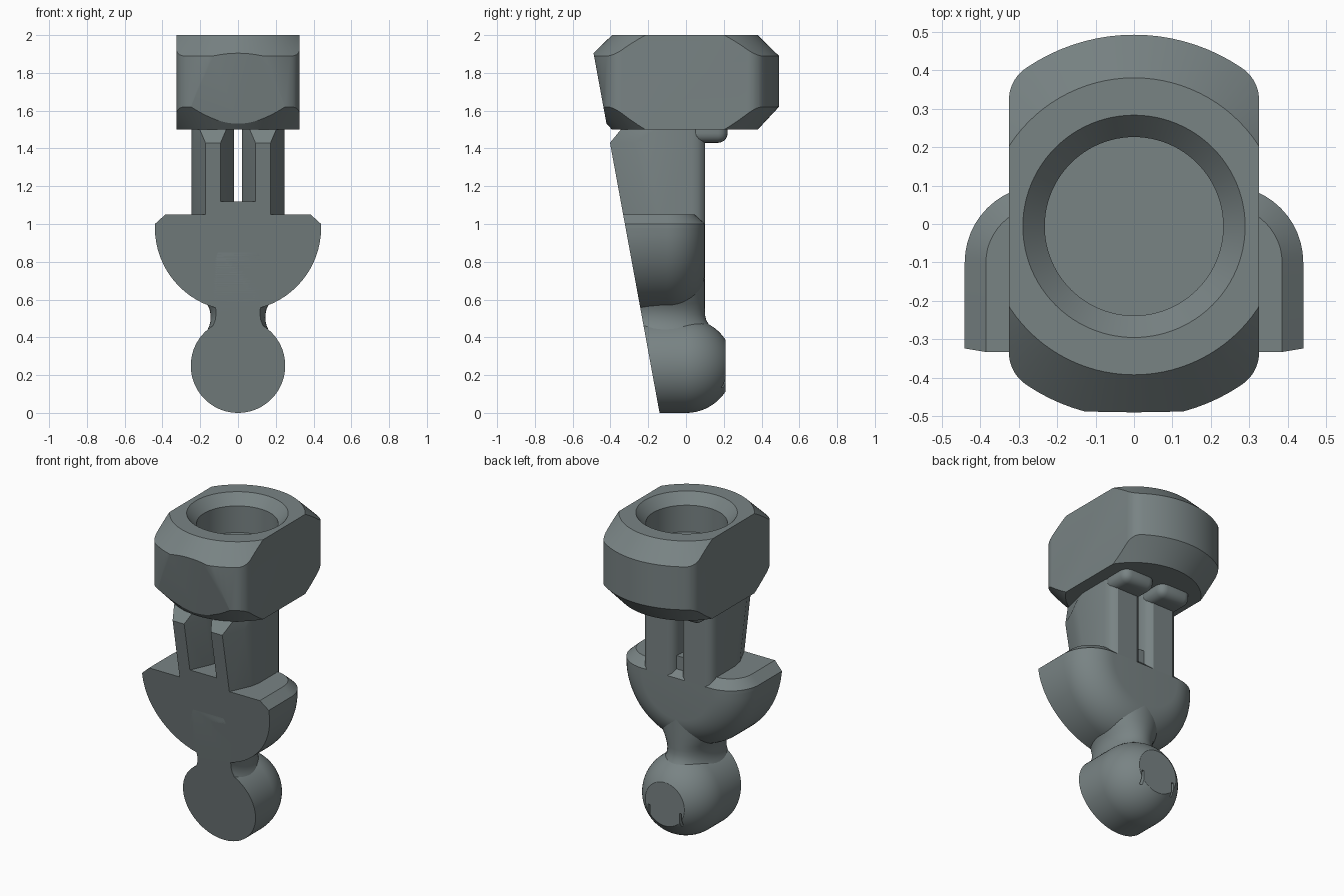
import bpy, bmesh, math
from mathutils import Vector

if "Cube" in bpy.data.objects:
    bpy.data.objects.remove(bpy.data.objects["Cube"])

grey = bpy.data.materials.new("slate grey")
grey.diffuse_color = (0.19, 0.228, 0.231, 1)
grey.use_nodes = True
grey.node_tree.nodes["Principled BSDF"].inputs["Base Color"].default_value = grey.diffuse_color

# Slanted plane that trims the front of every part
FRONT = (Vector((0, -0.14, 0)), Vector((0, -1, -0.1835)))


def front_y(z):
    return -0.14 - 0.1835 * z


def loft(rings):
    """Skin a list of equal-length closed rings and cap both ends."""
    bm = bmesh.new()
    vs = [[bm.verts.new(p) for p in ring] for ring in rings]
    n = len(vs[0])
    for a, b in zip(vs, vs[1:]):
        for i in range(n):
            j = (i + 1) % n
            bm.faces.new((a[i], a[j], b[j], b[i]))
    bm.faces.new(vs[0])
    bm.faces.new(vs[-1])
    bmesh.ops.recalc_face_normals(bm, faces=bm.faces)
    return bm


def cut(bm, co, no):
    """Remove everything beyond a plane and close the opening."""
    bmesh.ops.bisect_plane(bm, geom=bm.verts[:] + bm.edges[:] + bm.faces[:], dist=1e-6,
                           plane_co=co, plane_no=no, clear_outer=True)
    bmesh.ops.holes_fill(bm, edges=[e for e in bm.edges if e.is_boundary], sides=0)
    bmesh.ops.recalc_face_normals(bm, faces=bm.faces)


def finish(bm, name, angle=30):
    me = bpy.data.meshes.new(name)
    bm.to_mesh(me)
    bm.free()
    ob = bpy.data.objects.new(name, me)
    me.materials.append(grey)
    bpy.context.collection.objects.link(ob)
    bpy.ops.object.select_all(action='DESELECT')
    ob.select_set(True)
    bpy.context.view_layer.objects.active = ob
    bpy.ops.object.shade_smooth_by_angle(angle=math.radians(angle))
    return ob


def circle_z(r, z, cy, n=96):
    return [(r * math.cos(t), cy + r * math.sin(t), z)
            for t in (2 * math.pi * i / n for i in range(n))]


def circle_y(r, y, cz, n=72):
    return [(r * math.cos(t), y, cz + r * math.sin(t))
            for t in (2 * math.pi * i / n for i in range(n))]


# Head: chamfered drum with a blind socket, flat sides and rounded corners
CY = -0.006
profile = [(0.232, 1.77), (0.232, 1.937), (0.289, 2), (0.386, 2),
           (0.498, 1.89), (0.498, 1.62), (0.386, 1.5)]
bm = loft([circle_z(r, z, CY) for r, z in profile])
for sx in (1, -1):
    cut(bm, (sx * 0.325, 0, 0), (sx, 0, 0))
    for sy in (1, -1):
        for deg in (9, 18, 27, 36, 45):
            no = Vector((sx * math.cos(math.radians(deg)), sy * math.sin(math.radians(deg)), 0))
            cut(bm, Vector((sx * 0.225, CY + sy * 0.328, 0)) + no * 0.1, no)
cut(bm, *FRONT)
finish(bm, "socket_head")


# Prongs: two posts that narrow to the front, with a sloped upper tip
def prong_ring(sx, z, yf, half):
    side = [(half, yf), (0.1, yf + 0.13), (0.1125, yf + 0.19), (0.1125, 0.03),
            (0.107, 0.06), (0.093, 0.085), (0.07, 0.1)]
    pts = side + [(-x, y) for x, y in reversed(side)]
    return [(sx * (0.1325 + x), y, z) for x, y in pts]


for sx, label in ((1, "right"), (-1, "left")):
    rings = [prong_ring(sx, 1.0, front_y(1.0), 0.04),
             prong_ring(sx, 1.43, front_y(1.43), 0.04),
             prong_ring(sx, 1.5, -0.345, 0.07)]
    finish(loft(rings), label + "_prong")

    # Rounded catch behind each prong, under the head
    bm = bmesh.new()
    bmesh.ops.create_cube(bm, size=1)
    for v in bm.verts:
        v.co = (sx * 0.1325 + v.co.x * 0.225, 0.12 + v.co.y * 0.2, 1.505 + v.co.z * 0.15)
    bmesh.ops.bevel(bm, geom=bm.edges[:], offset=0.05, segments=5, profile=0.5,
                    affect='EDGES')
    finish(bm, label + "_catch", 40)

# Web joining the prongs at the bottom of the slot
web = [[(-0.11, front_y(z), z), (0.11, front_y(z), z), (0.11, 0.06, z), (-0.11, 0.06, z)]
       for z in (1.0, 1.12)]
finish(loft(web), "slot_web")

# Bowl: half disc with a large rounding toward the back
arc = [math.pi / 2 * i / 12 for i in range(13)]
rings = [circle_y(0.44, -0.6, 0.98)]
rings += [circle_y(0.24 + 0.2 * math.cos(t), -0.1 + 0.2 * math.sin(t), 0.98) for t in arc]
bm = loft(rings)
cut(bm, (0, 0, 0.98), (0, 0, 1))
cut(bm, *FRONT)
finish(bm, "bowl")


# Bowl rim with a chamfered top edge
def rim_ring(z, inset):
    r = 0.2 - inset
    half = [(0.24 + r, -0.6)] + [(0.24 + r * math.cos(t), -0.1 + r * math.sin(t)) for t in arc]
    return [(x, y, z) for x, y in half] + [(-x, y, z) for x, y in reversed(half)]


bm = loft([rim_ring(0.98, 0), rim_ring(1.0, 0), rim_ring(1.05, 0.055)])
cut(bm, *FRONT)
finish(bm, "bowl_rim")

# Waist: flared oval column, as (height, half width, back edge)
waist = [(0.36, 0.2, 0.19), (0.4, 0.185, 0.18), (0.43, 0.166, 0.153), (0.46, 0.152, 0.125),
         (0.49, 0.145, 0.108), (0.52, 0.145, 0.1), (0.55, 0.151, 0.1), (0.58, 0.165, 0.1),
         (0.62, 0.19, 0.1), (0.68, 0.215, 0.1), (0.76, 0.23, 0.1), (0.85, 0.23, 0.1)]
rings = []
for z, a, yb in waist:
    b = yb + 0.11
    rings.append([(a * math.cos(t), -0.11 + b * math.sin(t), z)
                  for t in (2 * math.pi * i / 48 for i in range(48))])
bm = loft(rings)
cut(bm, *FRONT)
finish(bm, "waist")

# Ball: round at the back with a small flat, straight toward the front
rings = [circle_y(0.25, -0.4, 0.25)]
end = math.asin(0.21 / 0.25)
for i in range(15):
    t = end * i / 14
    rings.append(circle_y(0.25 * math.cos(t), 0.25 * math.sin(t), 0.25))
bm = loft(rings)
cut(bm, *FRONT)
ball = finish(bm, "ball")

# Two narrow slits cut into the back of the ball
for sx in (1, -1):
    bm = bmesh.new()
    bmesh.ops.create_cube(bm, size=1)
    for v in bm.verts:
        v.co = (sx * 0.11 + v.co.x * 0.014, 0.21 + v.co.y * 0.09, 0.178 + v.co.z * 0.085)
    slit = finish(bm, "slit_cutter")
    mod = ball.modifiers.new("slit", 'BOOLEAN')
    mod.operation = 'DIFFERENCE'
    mod.solver = 'EXACT'
    mod.object = slit
    bpy.context.view_layer.objects.active = ball
    bpy.ops.object.modifier_apply(modifier=mod.name)
    bpy.data.objects.remove(slit)
